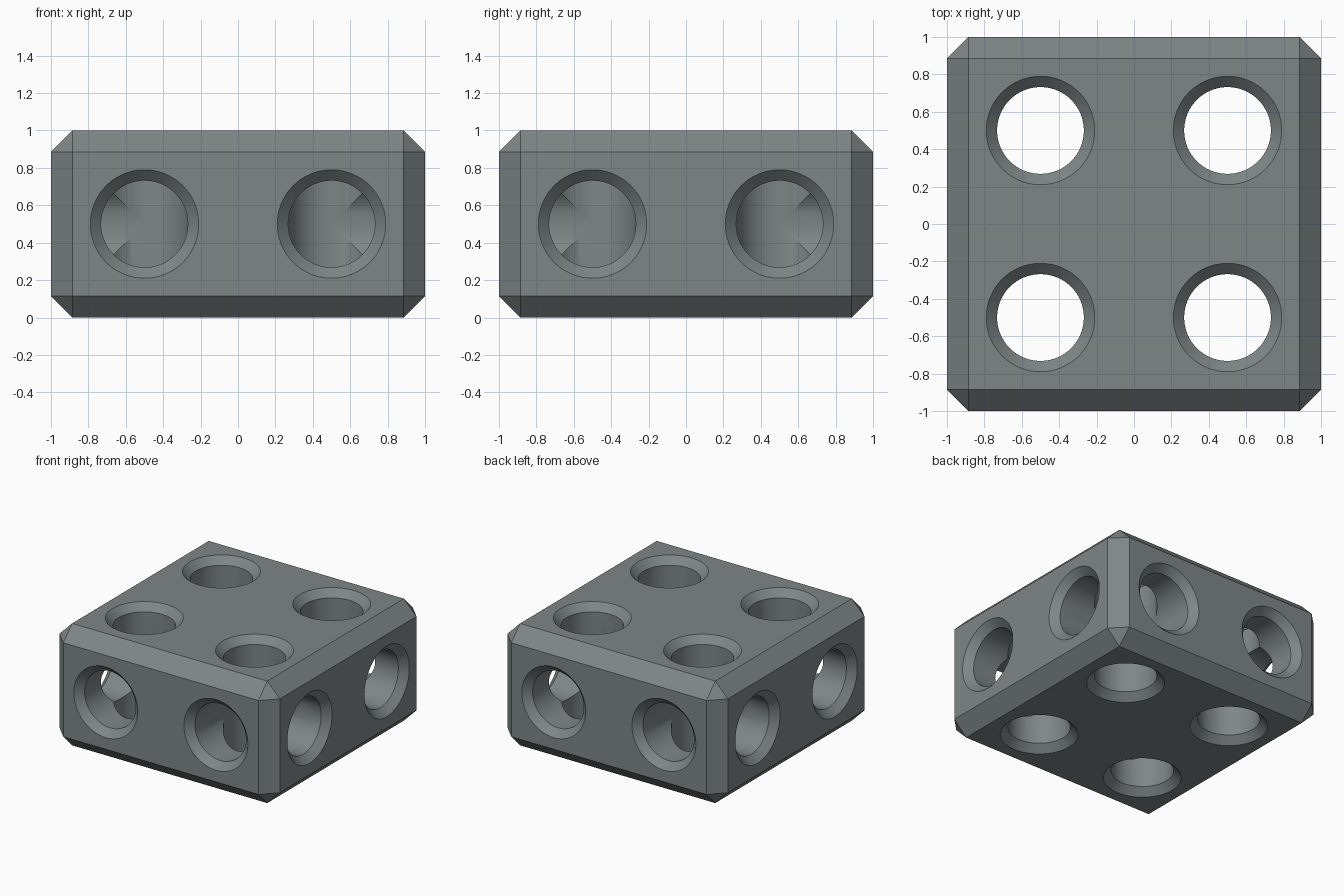
import bpy, bmesh, math
from mathutils import Matrix, Vector

if "Cube" in bpy.data.objects:
    bpy.data.objects.remove(bpy.data.objects["Cube"])

R, RIM, CHAMFER, SIDES = 0.232, 0.29, 0.115, 64
STEP = RIM - R          # depth of the 45 degree countersink
OUT = 0.05              # how far cutters stick out of the block

grey = bpy.data.materials.new("slate grey")
grey.diffuse_color = (0.21, 0.24, 0.24, 1)
grey.use_nodes = True
grey.node_tree.nodes["Principled BSDF"].inputs["Base Color"].default_value = grey.diffuse_color


def to_object(name, bm):
    bmesh.ops.recalc_face_normals(bm, faces=bm.faces[:])
    mesh = bpy.data.meshes.new(name)
    bm.to_mesh(mesh)
    bm.free()
    mesh.materials.append(grey)
    obj = bpy.data.objects.new(name, mesh)
    bpy.context.collection.objects.link(obj)
    return obj


def turned_cutter(profile, matrix):
    """Solid of revolution from (radius, height) pairs, placed by matrix."""
    bm = bmesh.new()
    rings = []
    for r, h in profile:
        angles = [2 * math.pi * i / SIDES for i in range(SIDES)]
        rings.append([bm.verts.new(matrix @ Vector((r * math.cos(a), r * math.sin(a), h)))
                      for a in angles])
    for low, high in zip(rings, rings[1:]):
        for i in range(SIDES):
            j = (i + 1) % SIDES
            bm.faces.new((low[i], low[j], high[j], high[i]))
    bm.faces.new(rings[0][::-1])
    bm.faces.new(rings[-1])
    cutter = to_object("hole_cutter", bm)
    cutter.hide_render = True
    return cutter


# Block with every edge chamfered
bm = bmesh.new()
bmesh.ops.create_cube(bm, size=1, matrix=Matrix.Translation((0, 0, 0.5)) @ Matrix.Diagonal((2, 2, 1, 1)))
bmesh.ops.bevel(bm, geom=bm.edges[:], offset=CHAMFER, segments=1, affect='EDGES')
block = to_object("block", bm)

# Countersunk holes: vertical ones go through, side ones stop at the vertical axis
mouth = [(R, 0.5 - STEP), (RIM + OUT, 0.5 + OUT)]
through = [(r, -h) for r, h in reversed(mouth)] + mouth
blind = [(R, 0)] + mouth
cutters = []
for x in (-0.5, 0.5):
    for y in (-0.5, 0.5):
        place = Matrix.Translation((x, y, 0.5))
        cutters.append(turned_cutter(through, place))
        for direction in (Vector((math.copysign(1, x), 0, 0)), Vector((0, math.copysign(1, y), 0))):
            side = Vector((0, 0, 1)).cross(direction)
            turn = Matrix((side, Vector((0, 0, 1)), direction)).transposed().to_4x4()
            cutters.append(turned_cutter(blind, place @ turn))

bpy.context.view_layer.objects.active = block
block.select_set(True)
for cutter in cutters:
    mod = block.modifiers.new("hole", 'BOOLEAN')
    mod.operation = 'DIFFERENCE'
    mod.solver = 'EXACT'
    mod.object = cutter
    bpy.ops.object.modifier_apply(modifier=mod.name)
for cutter in cutters:
    bpy.data.objects.remove(cutter)

# Round hole walls, crisp edges
bpy.ops.object.shade_smooth_by_angle(angle=math.radians(25))
